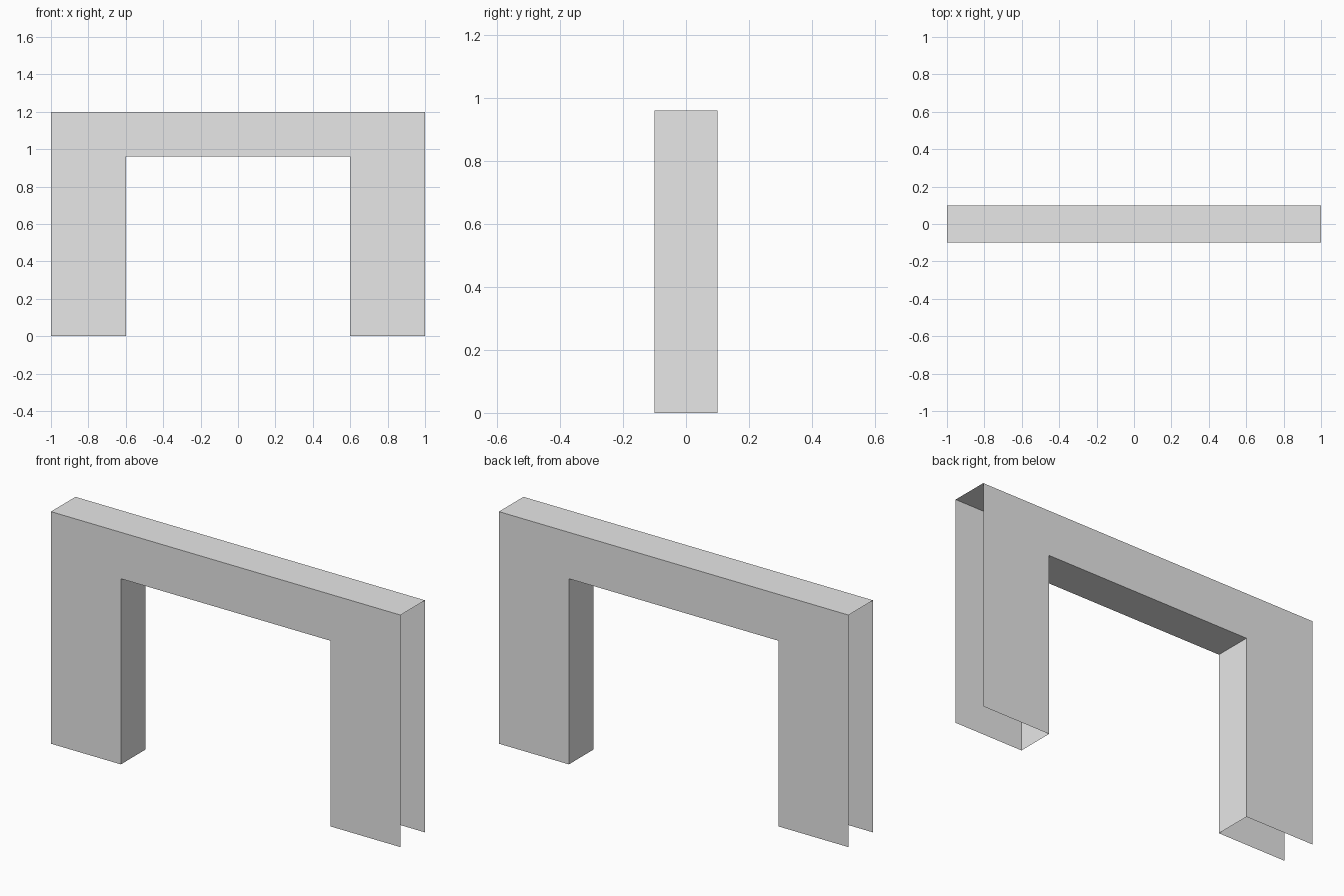
import bpy
import bmesh

HALF_DEPTH = 0.1

old = bpy.data.objects.get("Cube")
if old:
    bpy.data.objects.remove(old, do_unlink=True)

grey = bpy.data.materials.new("light_grey")
grey.use_nodes = True
grey.diffuse_color = (0.8, 0.8, 0.8, 1)
grey.node_tree.nodes["Principled BSDF"].inputs["Base Color"].default_value = (0.8, 0.8, 0.8, 1)

# Arch outline in x and z: outer edge over the top, then back along the opening
outline = [(-1, 0), (-1, 1.2), (1, 1.2), (1, 0),
           (0.6, 0), (0.6, 0.96), (-0.6, 0.96), (-0.6, 0)]
# Edges that carry a sheet; the outer ends and the feet stay open
closed_edges = {1, 4, 5, 6}

bm = bmesh.new()
front = [bm.verts.new((x, -HALF_DEPTH, z)) for x, z in outline]
back = [bm.verts.new((x, HALF_DEPTH, z)) for x, z in outline]

# Front and back sheets
bm.faces.new(front[::-1])
bm.faces.new(back)

# Top, opening jambs and underside of the beam
for i in closed_edges:
    j = (i + 1) % len(outline)
    bm.faces.new((front[i], front[j], back[j], back[i]))

# Point every sheet outward
bm.normal_update()
bmesh.ops.recalc_face_normals(bm, faces=bm.faces)
if max(bm.faces, key=lambda f: f.calc_center_median().z).normal.z < 0:
    bmesh.ops.reverse_faces(bm, faces=bm.faces)

mesh = bpy.data.meshes.new("door_arch")
bm.to_mesh(mesh)
bm.free()
mesh.materials.append(grey)
arch = bpy.data.objects.new("door_arch", mesh)
bpy.context.collection.objects.link(arch)
